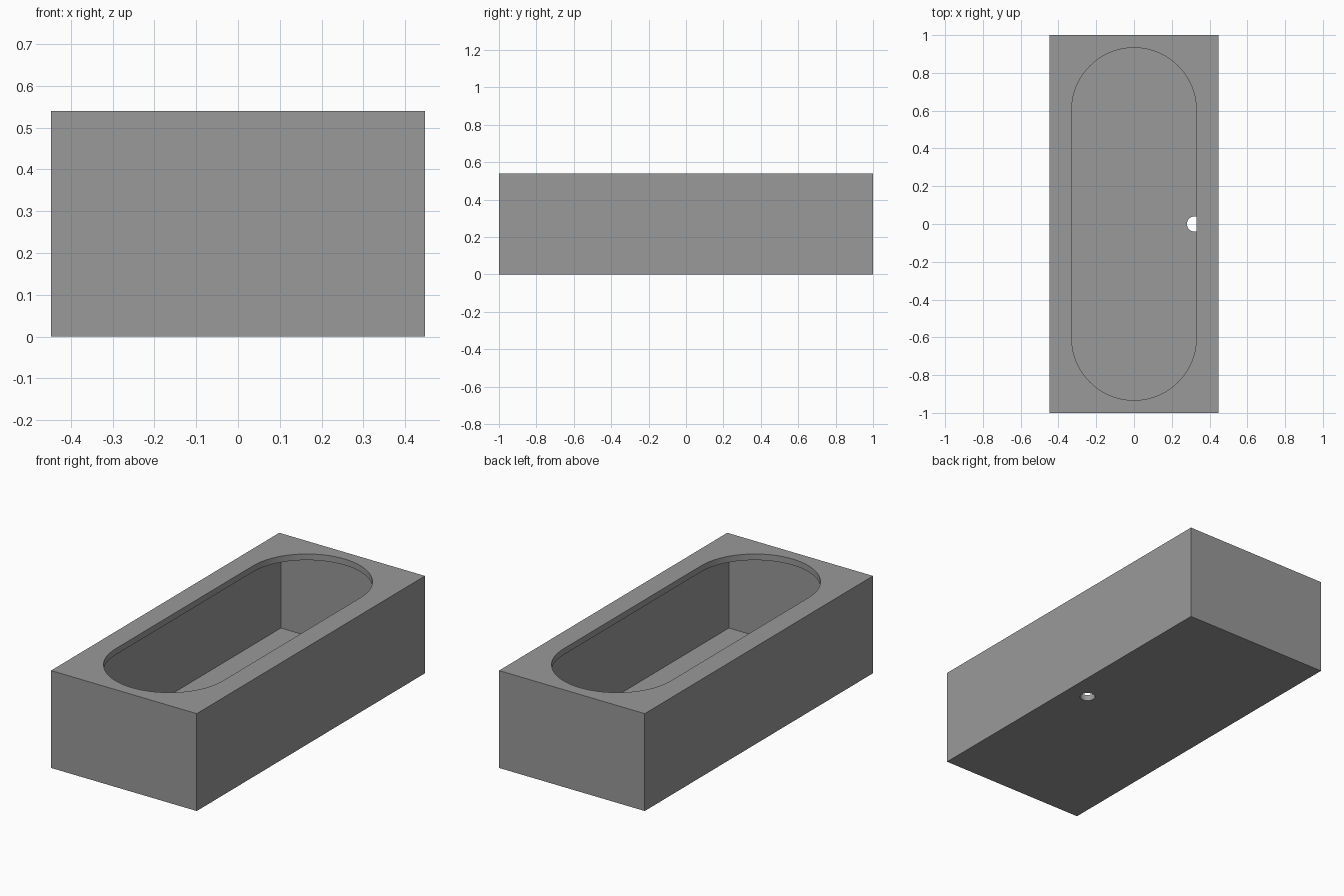
import bpy, bmesh
from math import pi, sin, cos, radians

cube = bpy.data.objects.get("Cube")
if cube:
    bpy.data.objects.remove(cube, do_unlink=True)

# Overall sizes
HALF_W, HALF_L, HEIGHT = 0.447, 1.0, 0.54
WALL = 0.034
RIM_R, RIM_STRAIGHT = 0.33, 0.603
DRAIN_X, DRAIN_R = 0.32, 0.04

grey = bpy.data.materials.new("mid_grey")
grey.use_nodes = True
colour = (0.32, 0.32, 0.32, 1)
grey.diffuse_color = colour
grey.node_tree.nodes["Principled BSDF"].inputs["Base Color"].default_value = colour


def prism(name, outline, z0, z1):
    """Extrude a closed xy outline from z0 to z1."""
    bm = bmesh.new()
    base = bm.faces.new([bm.verts.new((x, y, z0)) for x, y in outline])
    top = bmesh.ops.extrude_face_region(bm, geom=[base])["geom"]
    bmesh.ops.translate(bm, vec=(0, 0, z1 - z0),
                        verts=[v for v in top if isinstance(v, bmesh.types.BMVert)])
    bmesh.ops.recalc_face_normals(bm, faces=bm.faces)
    mesh = bpy.data.meshes.new(name)
    bm.to_mesh(mesh)
    bm.free()
    mesh.materials.append(grey)
    obj = bpy.data.objects.new(name, mesh)
    bpy.context.collection.objects.link(obj)
    return obj


def rectangle(hx, hy):
    return [(-hx, -hy), (hx, -hy), (hx, hy), (-hx, hy)]


def arc(cx, cy, r, start, end, steps):
    angles = [start + (end - start) * i / steps for i in range(steps + 1)]
    return [(cx + r * cos(a), cy + r * sin(a)) for a in angles]


# Outer block, hollowed by a box, a rounded top opening and a drain
tub = prism("tub", rectangle(HALF_W, HALF_L), 0, HEIGHT)
opening = (arc(0, RIM_STRAIGHT, RIM_R, 0, pi, 40)
           + arc(0, -RIM_STRAIGHT, RIM_R, pi, 2 * pi, 40))
drain = arc(DRAIN_X, 0, DRAIN_R, 0, 2 * pi, 32)[:-1]
cutters = [
    prism("cavity_cutter", rectangle(HALF_W - WALL, HALF_L - WALL), WALL, HEIGHT - WALL),
    prism("opening_cutter", opening, HEIGHT / 2, HEIGHT + 0.1),
    prism("drain_cutter", drain, -0.1, HEIGHT / 4),
]

bpy.ops.object.select_all(action="DESELECT")
bpy.context.view_layer.objects.active = tub
tub.select_set(True)
for cutter in cutters:
    cutter.hide_render = True
    cut = tub.modifiers.new(cutter.name, "BOOLEAN")
    cut.operation = "DIFFERENCE"
    cut.solver = "EXACT"
    cut.object = cutter
    bpy.ops.object.modifier_apply(modifier=cut.name)
    bpy.data.objects.remove(cutter, do_unlink=True)

# Smooth the curved rim and drain, keep the box edges crisp
bpy.ops.object.shade_smooth_by_angle(angle=radians(30))
